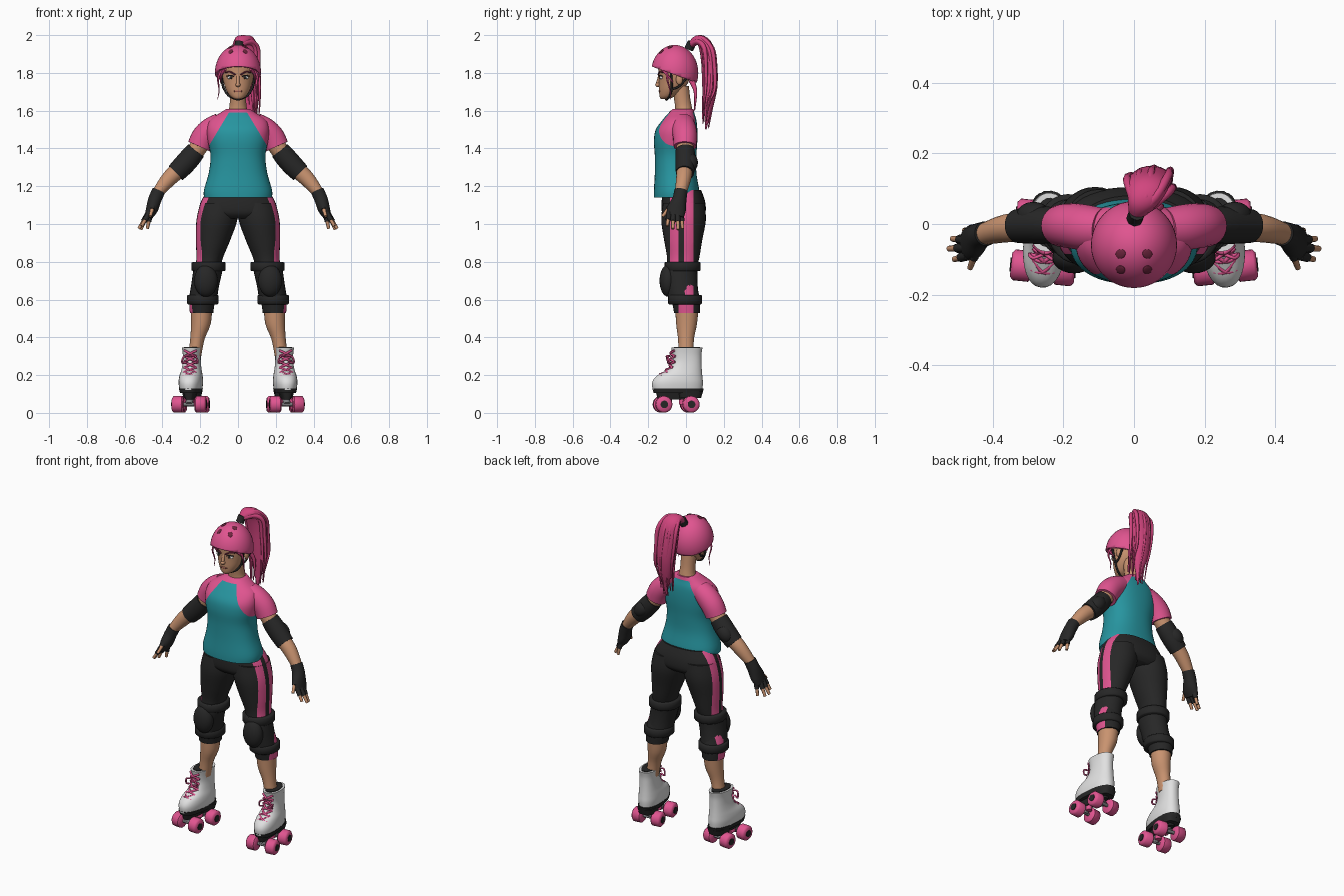
import bpy, bmesh, math, random
from mathutils import Vector, Matrix

if "Cube" in bpy.data.objects:
    bpy.data.objects.remove(bpy.data.objects["Cube"])
random.seed(4)
X, Y, Z = Vector((1, 0, 0)), Vector((0, 1, 0)), Vector((0, 0, 1))


def colour(name, r, g, b):
    mat = bpy.data.materials.new(name)
    mat.use_nodes = True
    mat.diffuse_color = (r, g, b, 1)
    mat.node_tree.nodes["Principled BSDF"].inputs["Base Color"].default_value = (r, g, b, 1)
    return mat


pink = colour("bright pink", .75, .09, .28)
hair = colour("hair pink", .64, .06, .21)
teal = colour("teal", .02, .3, .35)
black = colour("soft black", .02, .02, .02)
skin = colour("skin", .58, .29, .16)
white = colour("boot white", .75, .75, .75)
maroon = colour("maroon", .16, .02, .05)
lip = colour("lip", .4, .13, .1)
grey = colour("metal grey", .2, .2, .21)


def finish(name, bm, mats, rule=None, cuts=(), mirror=False, matrix=None):
    """Cut colour borders, assign colours, shade smooth and mirror."""
    bmesh.ops.recalc_face_normals(bm, faces=bm.faces[:])
    for point, normal in cuts:
        bmesh.ops.bisect_plane(bm, geom=bm.verts[:] + bm.edges[:] + bm.faces[:],
                               plane_co=point, plane_no=normal)
    bm.normal_update()
    for face in bm.faces:
        face.smooth = True
        if rule:
            face.material_index = int(rule(face.calc_center_median(), face.normal))
    if matrix:
        bm.transform(matrix)
    mesh = bpy.data.meshes.new(name)
    bm.to_mesh(mesh)
    bm.free()
    mesh.set_sharp_from_angle(angle=math.radians(50))
    for mat in mats:
        mesh.materials.append(mat)
    obj = bpy.data.objects.new(name, mesh)
    bpy.context.collection.objects.link(obj)
    if mirror:
        mod = obj.modifiers.new("Mirror", 'MIRROR')
        mod.use_mirror_merge = False
    return obj


def loft(name, rows, mats, up=Y, flat=False, sides=24, steps=4, power=2, **options):
    """Skin elliptical sections (x, y, z, radius, radius along up) along a smooth path."""
    rows = [Vector(row) for row in rows]
    path = []
    for i in range(len(rows) - 1):
        a, b, c, d = rows[max(i - 1, 0)], rows[i], rows[i + 1], rows[min(i + 2, len(rows) - 1)]
        for s in range(steps):
            t = s / steps
            path.append((2 * b + (c - a) * t + (2 * a - 5 * b + 4 * c - d) * t * t
                         + (3 * b - a - 3 * c + d) * t ** 3) / 2)
    path.append(rows[-1])
    bm = bmesh.new()
    rings = []
    for i, row in enumerate(path):
        tangent = Z if flat else (path[min(i + 1, len(path) - 1)].to_3d()
                                  - path[max(i - 1, 0)].to_3d()).normalized()
        u = up.cross(tangent).normalized()
        v = tangent.cross(u)
        ring = []
        for k in range(sides):
            angle = math.tau * k / sides
            c, s = [math.copysign(abs(w) ** (2 / power), w) for w in (math.cos(angle), math.sin(angle))]
            ring.append(bm.verts.new(Vector(row[:3]) + u * c * max(row[3], .001) + v * s * max(row[4], .001)))
        rings.append(ring)
    for low, high in zip(rings, rings[1:]):
        for k in range(sides):
            n = (k + 1) % sides
            bm.faces.new((low[k], low[n], high[n], high[k]))
    bm.faces.new(rings[0][::-1])
    bm.faces.new(rings[-1])
    return finish(name, bm, mats, **options)


def tube(name, points, radius, mat, tip=1, **options):
    """Round cord through points, tapering to a share of its radius."""
    last = len(points) - 1
    rows = []
    for i, p in enumerate(points):
        r = radius * (1 + (tip - 1) * i / last)
        rows.append((*p, r, r))
    return loft(name, rows, [mat], sides=8, **options)


def blob(name, centre, size, mat, turn=None, **options):
    bm = bmesh.new()
    place = Matrix.Translation(centre) @ (turn or Matrix()) @ Matrix.Diagonal((*size, 1))
    bmesh.ops.create_uvsphere(bm, u_segments=24, v_segments=14, radius=1, matrix=place)
    return finish(name, bm, [mat], **options)


# Shirt body with raglan shoulders, and sleeves
raglan = [((s * .15, 0, 1.42), (s, 0, .6)) for s in (1, -1)] + [((0, 0, 1.59), Z)]
loft("shirt", [(0, -.05, 1.14, .18, .12), (0, -.05, 1.18, .18, .12), (0, -.055, 1.27, .155, .11),
               (0, -.055, 1.36, .145, .11), (0, -.055, 1.44, .16, .115), (0, -.05, 1.5, .165, .11),
               (0, -.035, 1.55, .15, .09), (0, -.025, 1.585, .1, .07), (0, -.015, 1.61, .06, .055)],
     [teal, pink], flat=True, sides=48, power=2.3, cuts=raglan,
     rule=lambda c, n: c.z > 1.59 or abs(c.x) > .15 - (c.z - 1.42) * .6)
loft("sleeves", [(.09, -.015, 1.53, .06, .06), (.14, -.01, 1.5, .065, .065),
                 (.18, -.005, 1.46, .066, .064), (.205, -.005, 1.41, .064, .06)], [pink], mirror=True)

# Leggings with side stripes
stripes = [((0, y, 0), Y) for y in (-.085, -.04, -.01, .04)] + [((0, 0, .64), Z)]


def striped(c, n):
    if abs(n.x) < .3 or c.x * n.x < 0:
        return False
    if c.z < .64:
        return -.04 < c.y < .04
    return -.085 < c.y < -.04 or -.01 < c.y < .04


loft("hips", [(0, -.02, 1.18, .16, .1), (0, -.014, 1.12, .195, .115), (0, -.012, 1.06, .205, .115),
              (0, -.012, 1.03, .16, .09)],
     [black, pink], flat=True, sides=40, power=2.3, cuts=stripes, rule=striped)
loft("leggings", [(.1, -.012, 1.11, .1, .11), (.112, -.013, 1.02, .108, .118), (.133, -.015, .91, .09, .1),
                  (.15, -.015, .82, .07, .085), (.165, -.025, .74, .066, .075), (.183, -.01, .66, .066, .07),
                  (.19, 0, .6, .068, .075), (.193, .005, .53, .062, .068)],
     [black, pink], flat=True, sides=32, mirror=True, cuts=stripes,
     rule=lambda c, n: n.x > 0 and striped(c, n))
loft("calves", [(.193, .005, .56, .057, .062), (.197, .003, .47, .052, .055), (.215, 0, .39, .038, .042),
                (.23, 0, .3, .035, .04)], [skin], flat=True, mirror=True)

# Knee pads
loft("knee_sleeves", [(.152, -.02, .8, .078, .088), (.162, -.028, .74, .077, .088),
                      (.175, -.022, .67, .074, .084), (.186, -.01, .6, .075, .082)],
     [black], flat=True, mirror=True)
blob("knee_caps", (.17, -.095, .7), (.062, .045, .085), black, mirror=True)
for label, x, y, z, r in (("upper", .155, -.018, .775, .09), ("lower", .187, -.005, .6, .084)):
    loft(label + "_knee_straps", [(x, y, z - .025, r - .006, r), (x, y, z - .02, r, r + .006),
                                  (x, y, z + .02, r, r + .006), (x, y, z + .025, r - .006, r)],
         [black], flat=True, steps=1, mirror=True)

# Arms, elbow pads and gloves
loft("arms", [(.15, -.01, 1.5, .055, .05), (.2, -.005, 1.42, .048, .046), (.27, -.005, 1.325, .044, .044),
              (.36, -.012, 1.245, .042, .04), (.43, -.03, 1.16, .028, .03)], [skin], mirror=True)
loft("elbow_pads", [(.222, -.005, 1.39, .052, .05), (.25, -.003, 1.355, .056, .053),
                    (.29, -.003, 1.31, .056, .053), (.33, -.006, 1.27, .052, .048)], [black], mirror=True)
blob("elbow_caps", (.285, .025, 1.325), (.042, .038, .055), black, mirror=True,
     turn=Matrix.Rotation(math.radians(-42), 4, 'Y'))
loft("gloves", [(.42, -.027, 1.175, .035, .035), (.44, -.035, 1.13, .035, .038),
                (.455, -.05, 1.08, .032, .05), (.473, -.058, 1.04, .022, .046)], [black], mirror=True)
fingers = {"index": ((.475, -.09, 1.05), (.51, -.1, .99)), "middle": ((.48, -.067, 1.05), (.525, -.07, .975)),
           "ring": ((.478, -.045, 1.05), (.515, -.042, .97)), "little": ((.465, -.025, 1.05), (.48, -.018, .975)),
           "thumb": ((.445, -.07, 1.11), (.465, -.125, 1.04))}
for label, (base, end) in fingers.items():
    base, end = Vector(base), Vector(end)
    tube(label + "_fingers", [base, base.lerp(end, .6), end], .011, skin, tip=.75, up=X, mirror=True)
    tube(label + "_glove_fingers", [base.lerp(end, -.15), base.lerp(end, .48)], .015, black, tip=.9,
         up=X, mirror=True)

# Roller skates, built along y and turned slightly outwards
skate = {"matrix": Matrix.Translation((.245, 0, 0)) @ Matrix.Rotation(math.radians(6), 4, 'Z'), "mirror": True}
loft("boots", [(0, -.045, .12, .058, .132), (0, -.045, .16, .063, .135), (0, -.035, .195, .06, .122),
               (0, -.008, .23, .052, .092), (0, .005, .27, .047, .077), (0, .005, .31, .047, .077),
               (0, .005, .345, .051, .083)], [white], flat=True, sides=32, power=2.3, **skate)
loft("boot_linings", [(0, .005, .34, .04, .07), (0, .005, .349, .04, .07)], [black], flat=True, **skate)
loft("soles", [(0, -.042, .105, .055, .13), (0, -.042, .13, .061, .137)], [black], flat=True,
     steps=1, power=2.5, **skate)
loft("heels", [(0, .02, .08, .045, .06), (0, .02, .115, .053, .07)], [black], flat=True, steps=1, power=3, **skate)
loft("skate_plates", [(0, -.05, .07, .022, .1), (0, -.05, .11, .034, .11)], [black], flat=True,
     steps=1, power=4, **skate)
laces = [(-.145, .195), (-.112, .215), (-.085, .24), (-.075, .27), (-.073, .3), (-.077, .33)]
for (y, z), (y_next, z_next) in zip(laces, laces[1:]):
    for s in (1, -1):
        tube("laces", [(s * .032, y + .012, z), (0, (y + y_next) / 2 - .008, (z + z_next) / 2),
                       (-s * .032, y_next + .012, z_next)], .006, pink, **skate)
for s in (1, -1):
    tube("lace_bows", [(0, -.085, .3), (s * .03, -.1, .3), (s * .042, -.09, .265), (s * .015, -.095, .27)],
         .005, pink, up=Z, **skate)
for label, y in (("front", -.125), ("rear", .02)):
    tube(label + "_axles", [(-.09, y, .045), (.09, y, .045)], .01, grey, up=Z, **skate)
    tube(label + "_trucks", [(0, y, .045), (0, y * .6 - .02, .09)], .02, grey, up=X, **skate)
    tube(label + "_bushings", [(0, y * .5 - .03, .045), (0, y * .5 - .03, .075)], .018, pink, **skate)
    for s in (1, -1):
        loft(label + "_wheels", [(s * w, y, .045, r, r) for w, r in
                                 ((.03, .034), (.038, .044), (.082, .044), (.091, .034))],
             [pink], up=Z, steps=1, **skate)
        loft(label + "_hubs", [(s * w, y, .045, .02, .02) for w in (.088, .094)],
             [black], up=Z, steps=1, **skate)

# Neck and head
loft("neck", [(0, -.01, 1.57, .07, .05), (0, -.012, 1.61, .048, .045), (0, -.02, 1.66, .043, .043),
              (0, -.03, 1.73, .045, .045)], [skin], flat=True)
loft("head", [(0, -.112, 1.663, .022, .022), (0, -.098, 1.677, .042, .042), (0, -.08, 1.71, .063, .063),
              (0, -.066, 1.75, .076, .078), (0, -.06, 1.8, .085, .086), (0, -.06, 1.86, .085, .085),
              (0, -.06, 1.91, .05, .05)], [skin], flat=True, sides=32)
blob("ears", (.083, -.035, 1.765), (.012, .018, .028), skin, mirror=True)
blob("nose", (0, -.147, 1.737), (.013, .016, .012), skin)
tube("nose_bridge", [(0, -.138, 1.785), (0, -.15, 1.745)], .009, skin, up=X)
blob("lips", (0, -.139, 1.703), (.024, .006, .006), lip)
blob("eyes", (.038, -.13, 1.775), (.019, .009, .009), white, mirror=True)
blob("irises", (.037, -.137, 1.775), (.008, .004, .008), black, mirror=True)
tube("eyelids", [(.018, -.14, 1.779), (.038, -.139, 1.787), (.06, -.124, 1.782)], .003, black, up=Z, mirror=True)
tube("eyebrows", [(.014, -.147, 1.79), (.04, -.14, 1.805), (.066, -.122, 1.803)], .004, maroon, up=Z, mirror=True)

# Helmet: dome trimmed on a slope, with four vents and chin straps
bm = bmesh.new()
dome = Matrix.Translation((0, -.06, 1.8)) @ Matrix.Diagonal((.122, .125, .148, 1))
bmesh.ops.create_uvsphere(bm, u_segments=40, v_segments=24, radius=1, matrix=dome)
bmesh.ops.bisect_plane(bm, geom=bm.verts[:] + bm.edges[:] + bm.faces[:], plane_co=(0, -.185, 1.835),
                       plane_no=(0, .36, 1), clear_inner=True)
helmet = finish("helmet", bm, [pink])
shell = helmet.modifiers.new("Thickness", 'SOLIDIFY')
shell.thickness = .012
for y in (-.085, -.13):
    x = .038
    z = 1.8 + .148 * math.sqrt(1 - (x / .122) ** 2 - ((y + .06) / .125) ** 2)
    normal = Vector((x / .122 ** 2, (y + .06) / .125 ** 2, (z - 1.8) / .148 ** 2))
    blob("helmet_vents", (x, y, z), (.013, .016, .004), maroon, mirror=True,
         turn=normal.to_track_quat('Z', 'Y').to_matrix().to_4x4())
tube("front_chin_straps", [(.09, -.08, 1.8), (.079, -.075, 1.73), (.05, -.085, 1.68), (0, -.105, 1.658)],
     .006, black, mirror=True)
tube("rear_chin_straps", [(.088, .01, 1.78), (.08, -.035, 1.73), (.074, -.07, 1.715)], .006, black, up=X, mirror=True)

# Ponytail, hair tie and loose locks
tube("hair_tie", [(.002, .015, 1.925), (.008, .032, 1.962)], .024, black, up=X)
loft("ponytail", [(.005, .025, 1.945, .018, .02), (.02, .06, 1.975, .024, .04), (.035, .1, 1.95, .036, .06),
                  (.045, .12, 1.86, .04, .062), (.052, .125, 1.75, .04, .055), (.058, .12, 1.65, .03, .042),
                  (.06, .112, 1.57, .015, .02), (.06, .105, 1.5, .003, .003)], [hair], up=X)
for i in range(22):
    side, depth = random.uniform(-1, 1), random.uniform(-1, 1)
    tip = random.uniform(1.5, 1.64)
    tube("ponytail_lock", [(.005, .025, 1.945), (.03 + side * .035, .07 + depth * .01, 1.975 + depth * .015),
                           (.04 + side * .065, .115 + depth * .03, 1.93), (.045 + side * .065, .128 + depth * .036, 1.83),
                           (.055 + side * .06, .128 + depth * .038, 1.72),
                           (.06 + side * .055, .115 + depth * .03, (tip + 1.72) / 2),
                           (.06 + side * .05, .105 + depth * .02, tip)], .017, hair, tip=.12, up=X)
tube("face_locks", [(.085, -.1, 1.82), (.105, -.1, 1.77), (.1, -.085, 1.71), (.108, -.08, 1.66)],
     .007, hair, tip=.2, mirror=True)
tube("temple_locks", [(.07, -.125, 1.82), (.088, -.1, 1.79), (.092, -.07, 1.75)], .01, hair, tip=.3, mirror=True)
tube("nape_lock", [(.05, .03, 1.76), (.075, .05, 1.7), (.08, .045, 1.6)], .016, hair, tip=.2, up=X)
